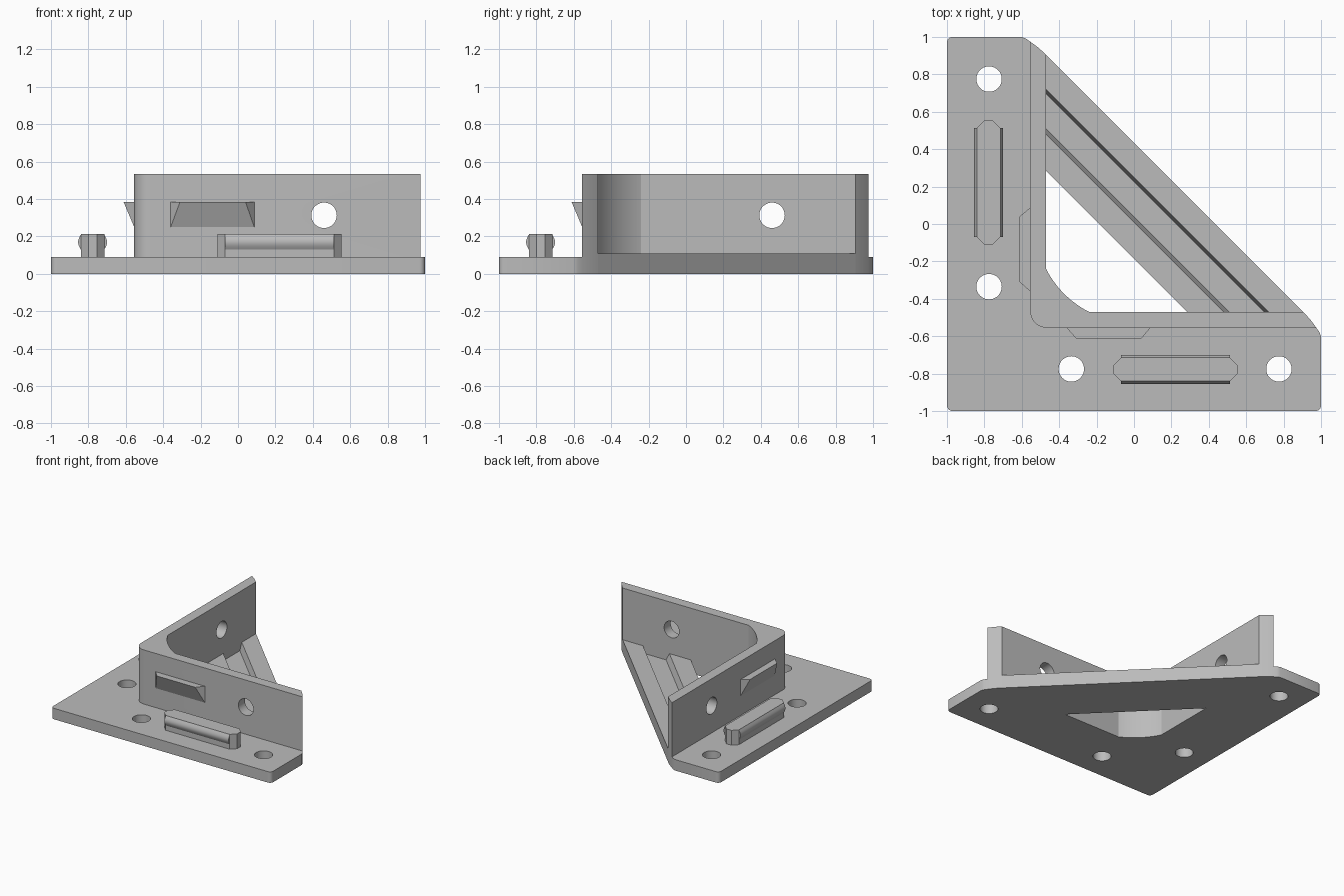
import bpy
import bmesh
from math import sin, cos, pi, radians

old = bpy.data.objects.get("Cube")
if old:
    bpy.data.objects.remove(old, do_unlink=True)

grey = bpy.data.materials.new("plain grey")
grey.use_nodes = True
COLOUR = (0.5, 0.5, 0.5, 1)
grey.diffuse_color = COLOUR
grey.node_tree.nodes["Principled BSDF"].inputs["Base Color"].default_value = COLOUR

PLATE_TOP, WALL_TOP, BRACE_TOP = 0.09, 0.535, 0.11
OUT, INN = -0.555, -0.47      # outer and inner wall planes
HOLE_R = 0.068


def loft(name, ring_a, ring_b):
    """Closed solid between two matching rings of 3D points."""
    bm = bmesh.new()
    a = [bm.verts.new(p) for p in ring_a]
    b = [bm.verts.new(p) for p in ring_b]
    bm.faces.new(a)
    bm.faces.new(b[::-1])
    for i in range(len(a)):
        j = (i + 1) % len(a)
        bm.faces.new((a[i], b[i], b[j], a[j]))
    bmesh.ops.recalc_face_normals(bm, faces=bm.faces)
    mesh = bpy.data.meshes.new(name)
    bm.to_mesh(mesh)
    bm.free()
    obj = bpy.data.objects.new(name, mesh)
    bpy.context.collection.objects.link(obj)
    mesh.materials.append(grey)
    return obj


def prism(name, outline, z0, z1):
    return loft(name, [(x, y, z0) for x, y in outline], [(x, y, z1) for x, y in outline])


def swap(points):
    """Reflect across the diagonal x = y."""
    return [(p[1], p[0], *p[2:]) for p in points]


def pair(name, ring_a, ring_b):
    return [loft("front_" + name, ring_a, ring_b),
            loft("side_" + name, swap(ring_a), swap(ring_b))]


def arc(cx, cy, r, start, end, n):
    angles = [radians(start + (end - start) * i / n) for i in range(n + 1)]
    return [(cx + r * cos(t), cy + r * sin(t)) for t in angles]


def symmetric(half):
    return half + swap(half[::-1])[1:-1]


def circle(r, n=40):
    return [(r * cos(2 * pi * i / n), r * sin(2 * pi * i / n)) for i in range(n)]


def cut(target, cutter):
    cutter.hide_render = True
    mod = target.modifiers.new("hole", "BOOLEAN")
    mod.operation, mod.solver, mod.object = "DIFFERENCE", "EXACT", cutter
    bpy.context.view_layer.objects.active = target
    bpy.ops.object.modifier_apply(modifier=mod.name)
    bpy.data.objects.remove(cutter, do_unlink=True)


# Outlines, each given as the half below the diagonal
inner = [(-0.24, INN)] + arc(0, 0, 0.528, 243, 225, 10)[1:]
wall_end = [(0.975, OUT), (0.942, -0.51), (0.905, INN)]
plate_half = (arc(-0.97, -0.97, 0.03, 225, 270, 4) + arc(0.97, -0.97, 0.03, 270, 360, 6)
              + [(1, -0.6), (0.991, -0.578)] + wall_end + inner)
wall_half = arc(OUT + 0.09, OUT + 0.09, 0.09, 225, 270, 6) + wall_end + inner

plate = prism("base_plate", symmetric(plate_half), 0, PLATE_TOP)
walls = prism("corner_wall", symmetric(wall_half), PLATE_TOP, WALL_TOP)

# Screw holes in the plate and walls
for x, y in [(-0.335, -0.775), (0.775, -0.775)]:
    for cx, cy in [(x, y), (y, x)]:
        cut(plate, prism("cutter", [(cx + u, cy + v) for u, v in circle(HOLE_R)], -0.1, 0.2))
ring = [(0.46 + u, 0.313 + v) for u, v in circle(HOLE_R)]
for cutter in pair("cutter", [(x, -0.7, z) for x, z in ring], [(x, -0.4, z) for x, z in ring]):
    cut(walls, cutter)

# Diagonal brace with a channel; s is x + y across its width
FLOOR = 0.05
section = [(-0.185, 0), (-0.185, BRACE_TOP), (0.01, BRACE_TOP), (0.04, FLOOR),
           (0.225, FLOOR), (0.25, BRACE_TOP), (0.435, BRACE_TOP), (0.435, 0)]
loft("diagonal_brace", [(s - INN, INN, z) for s, z in section],
     [(INN, s - INN, z) for s, z in section])

# Locating keys with chamfered ends and bulging long sides
X0, X1, Y0, Y1, C = -0.11, 0.553, -0.84, -0.715, 0.04
KEY_TOP = 0.212
key = [(X0 + C, Y0), (X1 - C, Y0), (X1, Y0 + C), (X1, Y1 - C),
       (X1 - C, Y1), (X0 + C, Y1), (X0, Y1 - C), (X0, Y0 + C)]
pair("key", [(x, y, 0.08) for x, y in key], [(x, y, KEY_TOP) for x, y in key])
bulge = [(0.015 * sin(pi * i / 8), KEY_TOP - 0.002 - 0.08 * i / 8) for i in range(9)]
profile = [(Y0 - d, z) for d, z in bulge] + [(Y1 + d, z) for d, z in bulge[::-1]]
pair("key_bulge", [(X0 + C, y, z) for y, z in profile], [(X1 - C, y, z) for y, z in profile])

# Wedge catches on the outer wall faces
def catch_end(wall_x, lip_x):
    return [(wall_x, OUT, 0.25), (wall_x, OUT, 0.385), (lip_x, -0.612, 0.385)]


pair("catch", catch_end(-0.36, -0.31), catch_end(0.087, 0.04))

# Smooth the round surfaces and keep the edges crisp
bpy.ops.object.select_all(action="DESELECT")
for obj in bpy.context.scene.objects:
    if obj.type == "MESH" and grey.name in obj.data.materials:
        obj.select_set(True)
        bpy.context.view_layer.objects.active = obj
bpy.ops.object.shade_smooth_by_angle(angle=radians(25))
